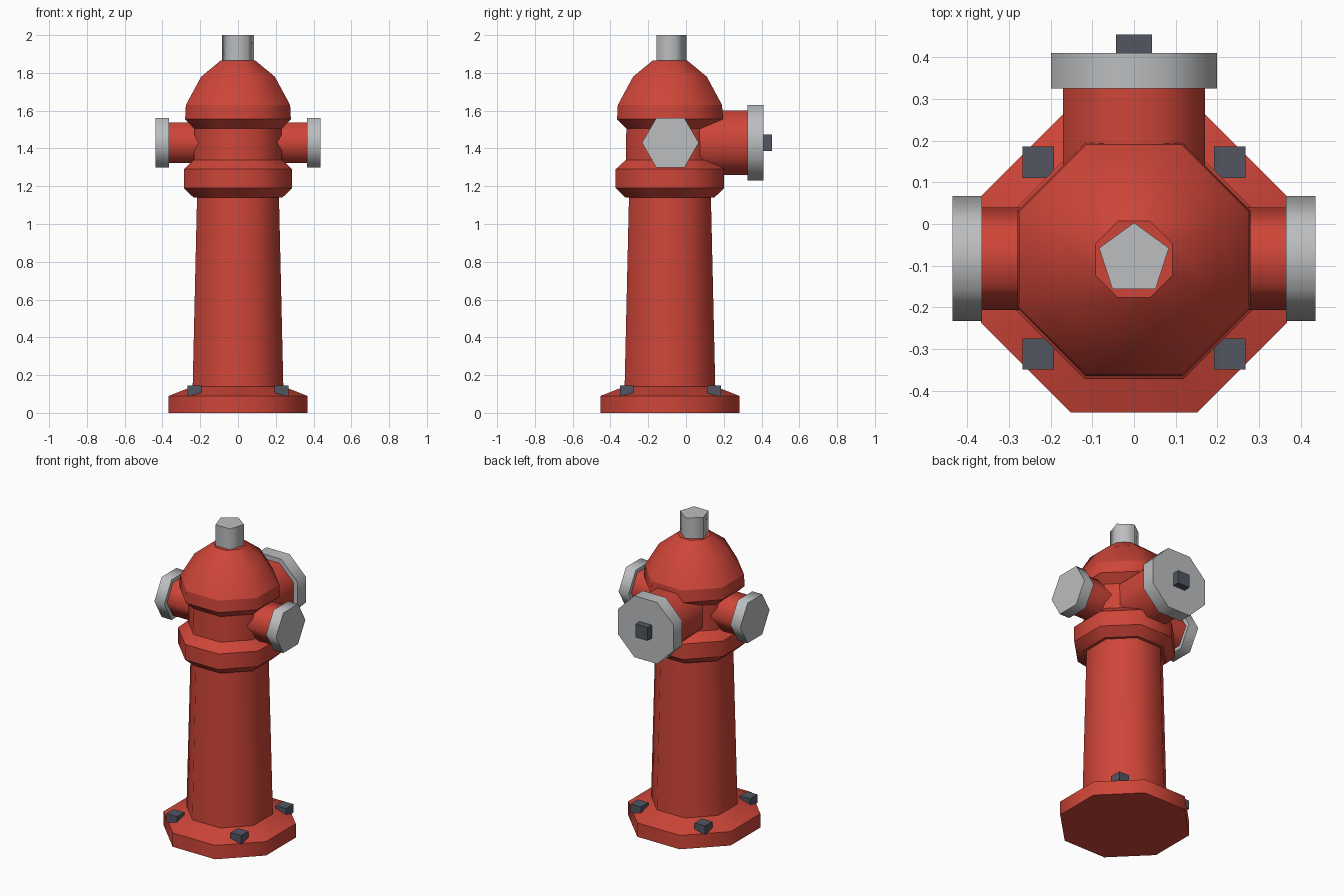
import bpy, bmesh, math
from mathutils import Matrix, Vector

if "Cube" in bpy.data.objects:
    bpy.data.objects.remove(bpy.data.objects["Cube"])

CY = -0.085          # depth of the main axis
NZ = 1.43            # height of the outlet axes


def material(name, rgb):
    m = bpy.data.materials.new(name)
    m.diffuse_color = (*rgb, 1)
    m.use_nodes = True
    m.node_tree.nodes["Principled BSDF"].inputs["Base Color"].default_value = m.diffuse_color
    return m


RED = material("red paint", (0.62, 0.06, 0.04))
GREY = material("light grey metal", (0.50, 0.51, 0.52))
DARK = material("dark bolt metal", (0.085, 0.092, 0.12))


def lathe(name, profile, sides, start, mat, place, soft=()):
    """Faceted solid of revolution about z; profile holds (corner radius, z).
    Rings are sharp except those whose index is in soft."""
    bm = bmesh.new()
    rings = [[bm.verts.new((r * math.cos(start + 2 * math.pi * i / sides),
                            r * math.sin(start + 2 * math.pi * i / sides), z))
              for i in range(sides)] for r, z in profile]
    for a, b in zip(rings, rings[1:]):
        for i in range(sides):
            j = (i + 1) % sides
            bm.faces.new((a[i], a[j], b[j], b[i])).smooth = True
    bm.faces.new(rings[0][::-1])
    bm.faces.new(rings[-1])
    for k, ring in enumerate(rings):
        if k not in soft:
            for i in range(sides):
                bm.edges.get((ring[i], ring[(i + 1) % sides])).smooth = False
    bm.transform(place)
    return finish(name, bm, mat)


def box(name, size, centre, mat):
    bm = bmesh.new()
    bmesh.ops.create_cube(bm, size=1)
    bm.transform(Matrix.Translation(centre) @ Matrix.Diagonal((*size, 1)))
    return finish(name, bm, mat)


def finish(name, bm, mat):
    bmesh.ops.recalc_face_normals(bm, faces=bm.faces)
    me = bpy.data.meshes.new(name)
    bm.to_mesh(me)
    bm.free()
    me.materials.append(mat)
    ob = bpy.data.objects.new(name, me)
    bpy.context.collection.objects.link(ob)
    return ob


def octagon(profile):
    """Turn flat-to-centre distances into corner radii."""
    return [(a / math.cos(math.pi / 8), z) for a, z in profile]


EIGHTH = math.pi / 8
axis = Matrix.Translation((0, CY, 0))

# Barrel: foot flange, tapered column, collar, neck and domed bonnet
lathe("body", octagon([
    (0.367, 0), (0.367, 0.09), (0.24, 0.14), (0.217, 1.14), (0.235, 1.14),
    (0.287, 1.19), (0.287, 1.29), (0.233, 1.34), (0.231, 1.505),
    (0.28, 1.555), (0.276, 1.63), (0.195, 1.78), (0.092, 1.865)]),
    8, EIGHTH, RED, axis, soft=(11,))

# Five-sided operating nut on top
lathe("top_nut", [(0.088, 1.86), (0.088, 2.0)], 5, math.pi / 2, GREY, axis)

# Six-sided side outlets with caps
for side, s in (("right", 1), ("left", -1)):
    place = Matrix.Translation((0, CY + 0.002, NZ)) @ Matrix.Rotation(s * math.pi / 2, 4, 'Y')
    lathe(side + "_outlet", [(0.123, 0.1), (0.123, 0.37)], 6, math.pi / 2, RED, place)
    lathe(side + "_cap", [(0.15, 0.365), (0.15, 0.436)], 6, math.pi / 2, GREY, place)

# Large eight-sided rear outlet with cap and square nut
place = Matrix.Translation((0, 0, NZ)) @ Matrix.Rotation(-math.pi / 2, 4, 'X')
lathe("rear_outlet", octagon([(0.17, 0.0), (0.17, 0.33)]), 8, EIGHTH, RED, place)
lathe("rear_cap", octagon([(0.199, 0.325), (0.199, 0.411)]), 8, EIGHTH, GREY, place)
box("rear_nut", (0.086, 0.055, 0.086), (0, 0.4275, NZ), DARK)

# Four flange bolts
for sx in (-1, 1):
    for sy in (-1, 1):
        box("flange_bolt", (0.075, 0.075, 0.055),
            (sx * 0.23, CY + 0.003 + sy * 0.23, 0.1175), DARK)
